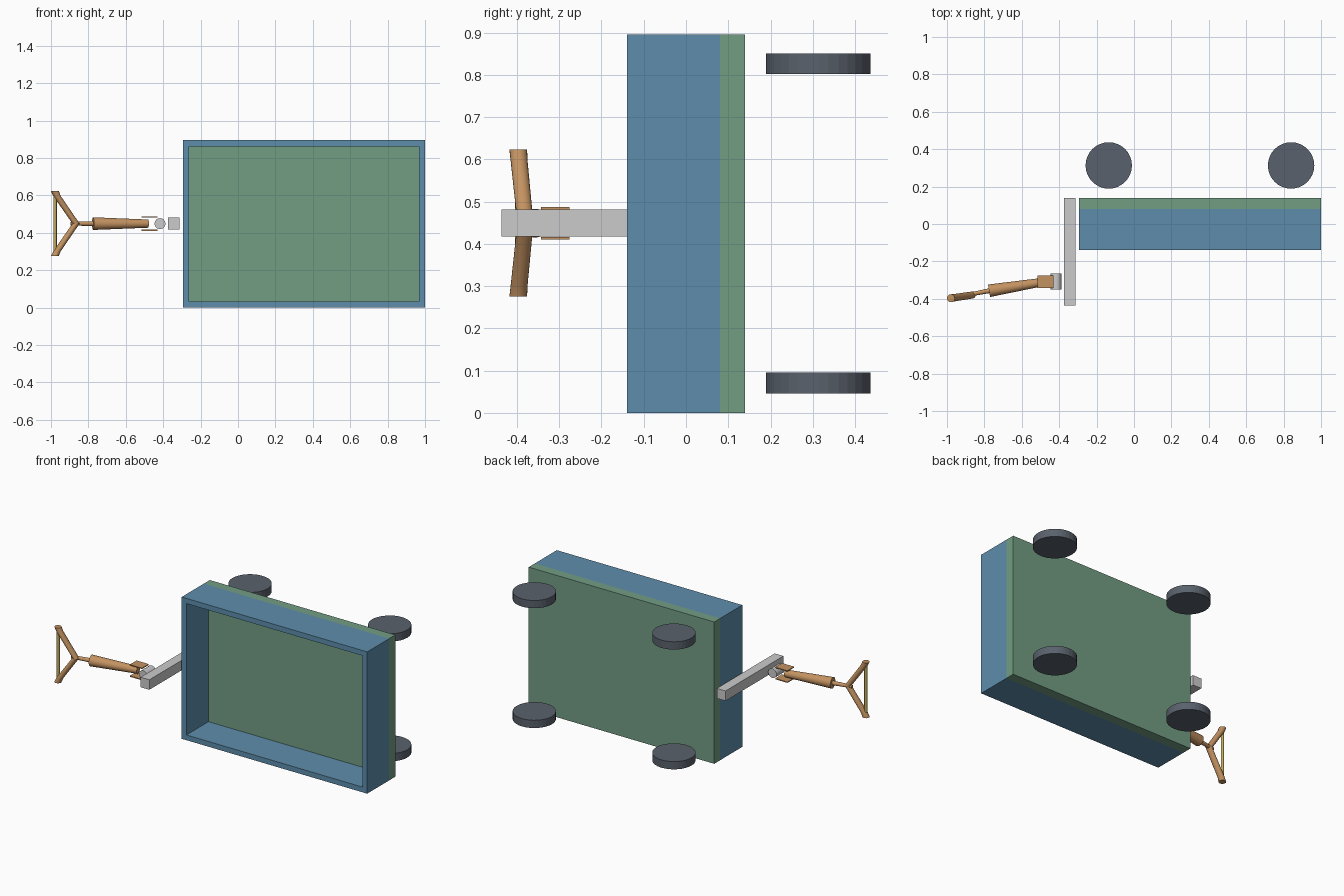
import bpy, bmesh, math
from mathutils import Vector

if "Cube" in bpy.data.objects:
    bpy.data.objects.remove(bpy.data.objects["Cube"])

def mat(name, r, g, b):
    m = bpy.data.materials.new(name)
    m.diffuse_color = (r, g, b, 1)
    m.use_nodes = True
    m.node_tree.nodes["Principled BSDF"].inputs["Base Color"].default_value = m.diffuse_color
    return m

BLUE = mat("blue", 0.11, 0.27, 0.41)
GREEN = mat("green", 0.17, 0.34, 0.23)
WOOD = mat("wood", 0.55, 0.29, 0.12)
DARK = mat("dark", 0.10, 0.12, 0.15)
STRAW = mat("straw", 0.55, 0.42, 0.12)
MID = 0.449  # height of the handle centreline

def finish(name, bm, material=None, smooth=False):
    bmesh.ops.recalc_face_normals(bm, faces=bm.faces)
    me = bpy.data.meshes.new(name)
    bm.to_mesh(me)
    bm.free()
    ob = bpy.data.objects.new(name, me)
    bpy.context.collection.objects.link(ob)
    if material:
        me.materials.append(material)
    if smooth:
        bpy.ops.object.select_all(action='DESELECT')
        ob.select_set(True)
        bpy.context.view_layer.objects.active = ob
        bpy.ops.object.shade_smooth_by_angle(angle=math.radians(35))
    return ob

def box(name, lo, hi, material=None):
    bm = bmesh.new()
    bmesh.ops.create_cube(bm, size=1)
    for v in bm.verts:
        v.co = [lo[i] + (v.co[i] + 0.5) * (hi[i] - lo[i]) for i in range(3)]
    return finish(name, bm, material)

def rod(name, a, b, r1, r2, material=None, sides=24, smooth=True):
    a, b = Vector(a), Vector(b)
    d = b - a
    bm = bmesh.new()
    bmesh.ops.create_cone(bm, cap_ends=True, segments=sides, radius1=r1, radius2=r2, depth=d.length)
    bmesh.ops.rotate(bm, verts=bm.verts, matrix=Vector((0, 0, 1)).rotation_difference(d).to_matrix())
    bmesh.ops.translate(bm, verts=bm.verts, vec=(a + b) / 2)
    return finish(name, bm, material, smooth)

# wagon bed: floor panel and open wall frame
X0, X1, Z1, T = -0.295, 1.0, 0.895, 0.033
box("bed_floor", (X0, 0.08, 0), (X1, 0.14, Z1), GREEN)
bm = bmesh.new()
rings = []
for y, t in ((-0.14, 0), (-0.14, T), (0.08, T), (0.08, 0)):
    rings.append([bm.verts.new((x, y, z)) for x, z in
                  ((X0 + t, t), (X1 - t, t), (X1 - t, Z1 - t), (X0 + t, Z1 - t))])
for k in range(4):
    p, q = rings[k], rings[(k + 1) % 4]
    for i in range(4):
        j = (i + 1) % 4
        bm.faces.new((p[i], p[j], q[j], q[i]))
finish("bed_walls", bm, BLUE)

# four wheels
for x in (-0.135, 0.84):
    for z in (0.046, 0.802):
        rod("wheel", (x, 0.313, z), (x, 0.313, z + 0.049), 0.124, 0.124, DARK, 32, False)

# hitch bar and pin
box("hitch_bar", (-0.374, -0.437, 0.418), (-0.313, 0.14, 0.481))
rod("hitch_pin", (-0.417, -0.35, MID), (-0.417, -0.265, MID), 0.029, 0.029)

# fork plates either side of the pin
for s in (-1, 1):
    z = MID + s * 0.0355
    box("fork_plate", (-0.515, -0.343, z - 0.003), (-0.43, -0.276, z + 0.003), WOOD)

# shaft: thick tapered grip and thin neck
rod("handle_shaft", (-0.775, -0.357, MID), (-0.48, -0.309, MID), 0.034, 0.022, WOOD)
rod("handle_neck", (-0.895, -0.38, MID), (-0.77, -0.356, MID), 0.010, 0.013, WOOD)

# Y-shaped arms, lofted from level rings
N = 20
for s in (-1, 1):
    bm = bmesh.new()
    loops = []
    for x, y, dz, r in ((-0.866, -0.380, 0, 0.019), (-0.968, -0.395, 0.148, 0.020),
                        (-0.979, -0.397, 0.174, 0.021)):
        loops.append([bm.verts.new((x + r * math.cos(2 * math.pi * i / N),
                                    y + r * math.sin(2 * math.pi * i / N), MID + s * dz))
                      for i in range(N)])
    for p, q in zip(loops, loops[1:]):
        for i in range(N):
            j = (i + 1) % N
            bm.faces.new((p[i], p[j], q[j], q[i]))
    bm.faces.new(loops[0])
    bm.faces.new(loops[-1])
    finish("handle_arm", bm, WOOD, True)

# cross grip between the arm ends
rod("handle_crossbar", (-0.978, -0.396, MID - 0.165), (-0.978, -0.396, MID + 0.165), 0.009, 0.009, STRAW, 16)
